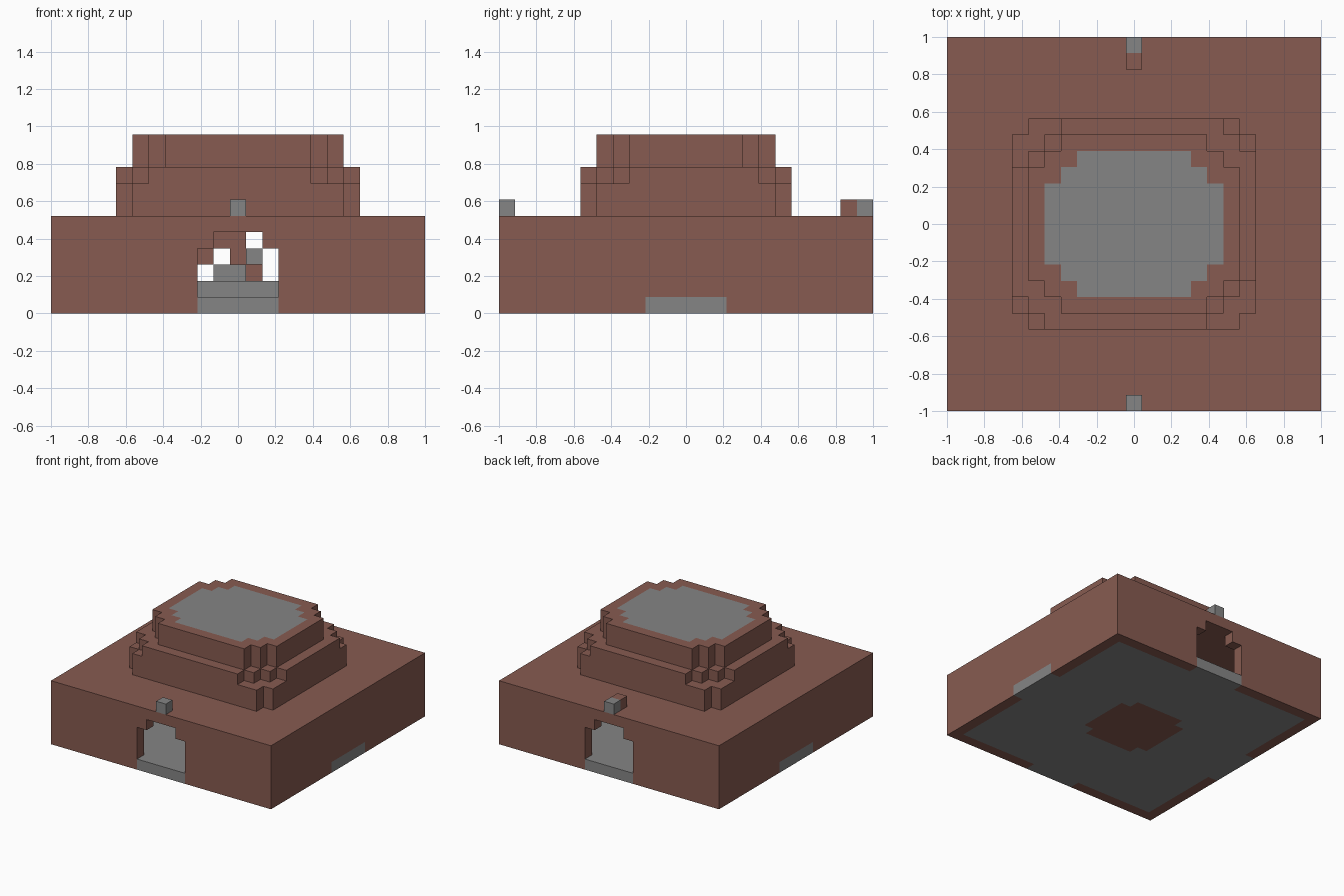
import bpy, bmesh
from mathutils import Vector

if "Cube" in bpy.data.objects:
    bpy.data.objects.remove(bpy.data.objects["Cube"], do_unlink=True)

UNIT = 2 / 23      # edge of one block
R = 11             # blocks from the centre to the outer wall
BRICK, STONE = 0, 1


def material(name, rgb):
    m = bpy.data.materials.new(name)
    m.use_nodes = True
    m.diffuse_color = (*rgb, 1)
    m.node_tree.nodes["Principled BSDF"].inputs["Base Color"].default_value = (*rgb, 1)
    return m


MATERIALS = [material("brick_brown", (0.242, 0.105, 0.082)),
             material("stone_grey", (0.235, 0.235, 0.235))]


def stepped(i, j, steps):
    """Rectangle with stair-stepped corners, given as half extents."""
    return any(abs(i) <= a and abs(j) <= b for a, b in steps)


def grid(r=R):
    return [(i, j) for i in range(-r, r + 1) for j in range(-r, r + 1)]


parts = {}

# Floor: stone with a brick rim, stone thresholds and a brick centre pad
floor = parts["floor"] = {}
for i, j in grid():
    rim = max(abs(i), abs(j)) == R and min(abs(i), abs(j)) > 2
    pad = stepped(i, j, [(3, 2), (2, 3)])
    floor[i, j, 0] = BRICK if rim or pad else STONE

# Walls with an arched doorway at the front and back
walls = parts["outer_walls"] = {}
for i, j in grid():
    if max(abs(i), abs(j)) == R:
        for k in range(1, 5):
            doorway = abs(j) == R and abs(i) <= (2 if k < 4 else 1)
            if not doorway:
                walls[i, j, k] = BRICK

# Flat roof with a stairwell opening
parts["flat_roof"] = {(i, j, 5): BRICK for i, j in grid() if max(abs(i), abs(j)) > 1}

# Hollow stepped tower with a stone top
LOWER = [(7, 5), (6, 6)]
SHOULDER = [(7, 4), (6, 5), (5, 6)]
SHOULDER_CUT = [(7, 3), (6, 4), (5, 5), (4, 6)]
UPPER = [(6, 3), (5, 4), (4, 5)]
ROOM = [(5, 2), (4, 3), (3, 4)]
lower, upper = {}, {}
for i, j in grid(8):
    room = stepped(i, j, ROOM)
    shoulder = SHOULDER_CUT if i * j < 0 else SHOULDER
    for k, steps in ((6, LOWER), (7, LOWER), (8, shoulder), (9, UPPER), (10, UPPER)):
        if stepped(i, j, steps) and (k == 10 or not room):
            tier = lower if k < 9 else upper
            tier[i, j, k] = STONE if room else BRICK
parts["lower_tier"], parts["upper_tier"] = lower, upper

# Marker blocks above the doorways
parts["front_marker"] = {(0, -R, 6): STONE}
parts["back_marker"] = {(0, R, 6): STONE, (0, R - 1, 6): BRICK}

# Winding stair around a central post
parts["stair_post"] = {(0, 0, k): BRICK for k in range(1, 6)}
stair = parts["winding_stair"] = {(i, -2, 1): STONE for i in range(-2, 3)}
stair.update({(-1, -1, 2): STONE, (0, -1, 2): STONE, (1, -1, 3): STONE,
              (1, 0, 2): BRICK, (-2, 0, 3): BRICK, (-1, 0, 4): BRICK})

solid = {cell for cells in parts.values() for cell in cells}
AXES = [Vector(v) for v in ((1, 0, 0), (0, 1, 0), (0, 0, 1))]


def build(name, cells):
    """Skin the exposed sides of a set of blocks and merge flat areas."""
    bm = bmesh.new()
    for cell, mat in cells.items():
        centre = Vector(cell) + AXES[2] / 2
        for a in range(3):
            for sign in (-1, 1):
                n = AXES[a] * sign
                if tuple(int(c + d) for c, d in zip(cell, n)) in solid:
                    continue
                u = AXES[(a + 1) % 3] / 2
                v = n.cross(u)
                mid = centre + n / 2
                corners = (mid - u - v, mid + u - v, mid + u + v, mid - u + v)
                face = bm.faces.new([bm.verts.new(p * UNIT) for p in corners])
                face.material_index = mat
    bmesh.ops.remove_doubles(bm, verts=bm.verts, dist=UNIT / 100)
    bmesh.ops.dissolve_limit(bm, angle_limit=0.01, verts=bm.verts, edges=bm.edges,
                             delimit={'MATERIAL'})
    mesh = bpy.data.meshes.new(name)
    bm.to_mesh(mesh)
    bm.free()
    for m in MATERIALS:
        mesh.materials.append(m)
    bpy.context.collection.objects.link(bpy.data.objects.new(name, mesh))


for part_name, part_cells in parts.items():
    build(part_name, part_cells)
